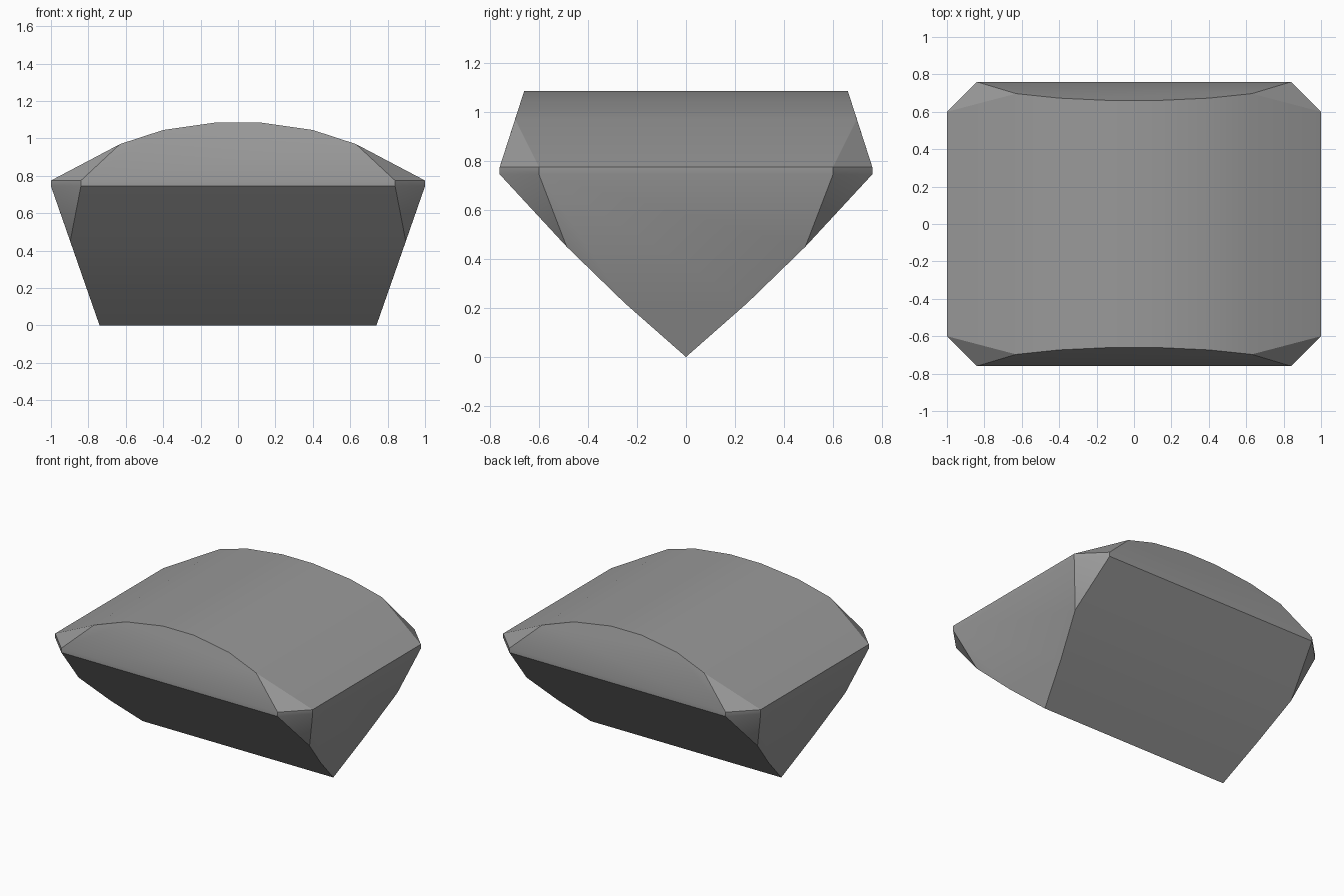
import bpy
import bmesh
import math

cube = bpy.data.objects.get("Cube")
if cube:
    bpy.data.objects.remove(cube, do_unlink=True)

# Single stone grey
grey = bpy.data.materials.new("stone_grey")
grey.use_nodes = True
colour = (0.32, 0.32, 0.32, 1.0)
grey.diffuse_color = colour
grey.node_tree.nodes["Principled BSDF"].inputs["Base Color"].default_value = colour

# One quarter of the cut, from the crown down to the keel
crown = [(0.12, 0.66, 1.085), (0.40, 0.673, 1.045), (0.63, 0.697, 0.97)]
girdle = [(x, y, z) for z in (0.775, 0.745) for x, y in ((0.84, 0.76), (1.0, 0.60))]
pavilion = [(0.897, 0.487, 0.45), (0.817, 0.25, 0.22)]
keel = [(0.74, 0.0, 0.0)]

# Mirror the quarter both ways and wrap it in flat facets
corners = {(sx * x, sy * y, z)
           for x, y, z in crown + girdle + pavilion + keel
           for sx in (1, -1) for sy in (1, -1)}
bm = bmesh.new()
for corner in sorted(corners):
    bm.verts.new(corner)
bmesh.ops.remove_doubles(bm, verts=bm.verts, dist=0.0001)
bmesh.ops.convex_hull(bm, input=bm.verts)
bmesh.ops.dissolve_limit(bm, angle_limit=math.radians(1.0),
                         verts=bm.verts, edges=bm.edges)
bmesh.ops.recalc_face_normals(bm, faces=bm.faces)

mesh = bpy.data.meshes.new("cut_stone")
bm.to_mesh(mesh)
bm.free()
mesh.materials.append(grey)
stone = bpy.data.objects.new("cut_stone", mesh)
bpy.context.collection.objects.link(stone)

# Soft crown, crisp facet edges
bpy.context.view_layer.objects.active = stone
stone.select_set(True)
bpy.ops.object.shade_smooth_by_angle(angle=math.radians(30))
